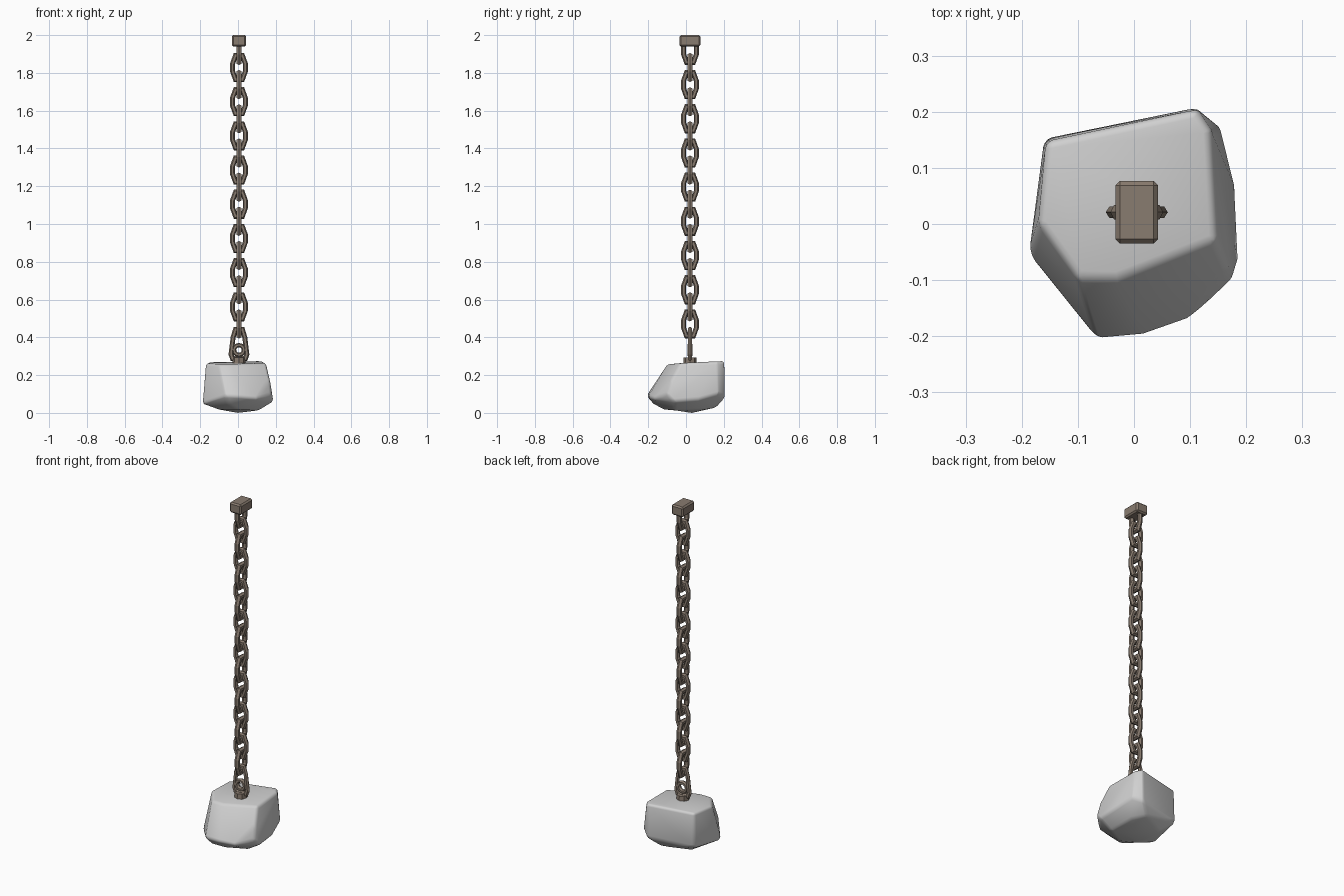
import bpy, bmesh, math
from mathutils import Vector

cube = bpy.data.objects.get("Cube")
if cube:
    bpy.data.objects.remove(cube, do_unlink=True)

CX, CY = 0.005, 0.021      # chain axis


def material(name, rgb):
    m = bpy.data.materials.new(name)
    m.use_nodes = True
    m.diffuse_color = (*rgb, 1)
    m.node_tree.nodes["Principled BSDF"].inputs["Base Color"].default_value = (*rgb, 1)
    return m


iron = material("brown iron", (0.25, 0.20, 0.16))
stone = material("pale stone", (0.63, 0.63, 0.63))


def add_object(name, bm, mat, location=(0, 0, 0)):
    bmesh.ops.recalc_face_normals(bm, faces=bm.faces)
    mesh = bpy.data.meshes.new(name)
    bm.to_mesh(mesh)
    bm.free()
    mesh.materials.append(mat)
    obj = bpy.data.objects.new(name, mesh)
    obj.location = location
    bpy.context.collection.objects.link(obj)
    return obj


def loop_mesh(path, radius, thickness):
    """Sweep a pointed six-sided section round a closed path in the xz plane."""
    bm = bmesh.new()
    count = len(path)
    rings = []
    for i, point in enumerate(path):
        p = Vector(point)
        a = (p - Vector(path[i - 1])).normalized()
        b = (Vector(path[(i + 1) % count]) - p).normalized()
        n = Vector((a.y + b.y, -a.x - b.x)).normalized()
        n /= max(0.6, n.dot(Vector((a.y, -a.x))))
        ring = []
        for k in range(6):
            t = k * math.tau / 6
            q = p + n * radius * math.cos(t)
            ring.append(bm.verts.new((q.x, thickness * math.sin(t), q.y)))
        rings.append(ring)
    for i in range(count):
        r, s = rings[i], rings[(i + 1) % count]
        for k in range(6):
            j = (k + 1) % 6
            bm.faces.new((r[k], r[j], s[j], s[k]))
    return bm


def mirrored(half):
    """Close a right-hand half path, listed bottom to top."""
    return half + [(-x, z) for x, z in reversed(half)]


# Chain: links alternate by a quarter turn
link_path = mirrored([(0.018, -0.064), (0.034, -0.02), (0.034, 0.02), (0.018, 0.064)])
first = add_object("chain_link", loop_mesh(link_path, 0.013, 0.015), iron)
for i in range(17):
    link = first if i == 0 else first.copy()
    if i:
        bpy.context.collection.objects.link(link)
    link.location = (CX, CY, 1.919 - 0.0905 * i)
    link.rotation_euler.z = 0 if i % 2 else math.pi / 2

# Flared end link and the eye it holds
shackle_path = mirrored([(0.034, -0.093), (0.042, -0.07), (0.031, 0.02), (0.018, 0.063)])
add_object("end_link", loop_mesh(shackle_path, 0.013, 0.012), iron, (CX, CY, 0.38))
eye_path = [(0.026 * math.cos(i * math.tau / 12), 0.026 * math.sin(i * math.tau / 12))
            for i in range(12)]
add_object("anchor_eye", loop_mesh(eye_path, 0.011, 0.014), iron, (CX, CY, 0.333))

# Anchor plate on the stone
bm = bmesh.new()
bmesh.ops.create_cone(bm, cap_ends=True, segments=8, radius1=0.036, radius2=0.034, depth=0.04)
add_object("anchor_plate", bm, iron, (CX, CY, 0.272))

# Ceiling mount block
bm = bmesh.new()
bmesh.ops.create_cube(bm, size=1)
bmesh.ops.scale(bm, vec=(0.076, 0.112, 0.06), verts=bm.verts)
bmesh.ops.bevel(bm, geom=bm.edges[:], offset=0.008, segments=1, affect='EDGES')
add_object("mount_block", bm, iron, (CX, CY, 1.97))

# Stone weight: faceted hull with softened edges
top = [(-.157, .147, .268), (-.170, 0, .262), (-.10, -.097, .257), (-.03, -.099, .257),
       (.148, -.03, .264), (.137, .167, .272), (.112, .204, .275)]
side = [(-.16, .152, .07), (.11, .207, .08), (.155, .17, .1), (.182, .06, .07),
        (.187, -.06, .06), (.175, -.1, .1), (.168, -.075, .18), (.1, -.172, .075),
        (.02, -.2, .085), (-.065, -.208, .09), (-.188, -.055, .05)]
base = [(-.1, .09, .018), (.1, .1, .018), (.11, -.06, .014), (0, -.12, .018),
        (0, .03, 0), (-.1, -.06, .018), (.05, .16, .028), (-.05, -.17, .045)]
bm = bmesh.new()
for co in top + side + base:
    bm.verts.new(co)
hull = bmesh.ops.convex_hull(bm, input=bm.verts[:])
loose = [v for v in bm.verts if not v.link_faces]
bmesh.ops.delete(bm, geom=loose, context='VERTS')
bmesh.ops.dissolve_limit(bm, angle_limit=math.radians(7), verts=bm.verts[:], edges=bm.edges[:])
rock = add_object("stone_weight", bm, stone)
bevel = rock.modifiers.new("soft edges", 'BEVEL')
bevel.width = 0.014
bevel.segments = 3
bevel.limit_method = 'ANGLE'
bevel.angle_limit = math.radians(20)

bpy.ops.object.select_all(action='DESELECT')
rock.select_set(True)
bpy.context.view_layer.objects.active = rock
bpy.ops.object.modifier_apply(modifier=bevel.name)
bpy.ops.object.shade_smooth_by_angle(angle=math.radians(35))
